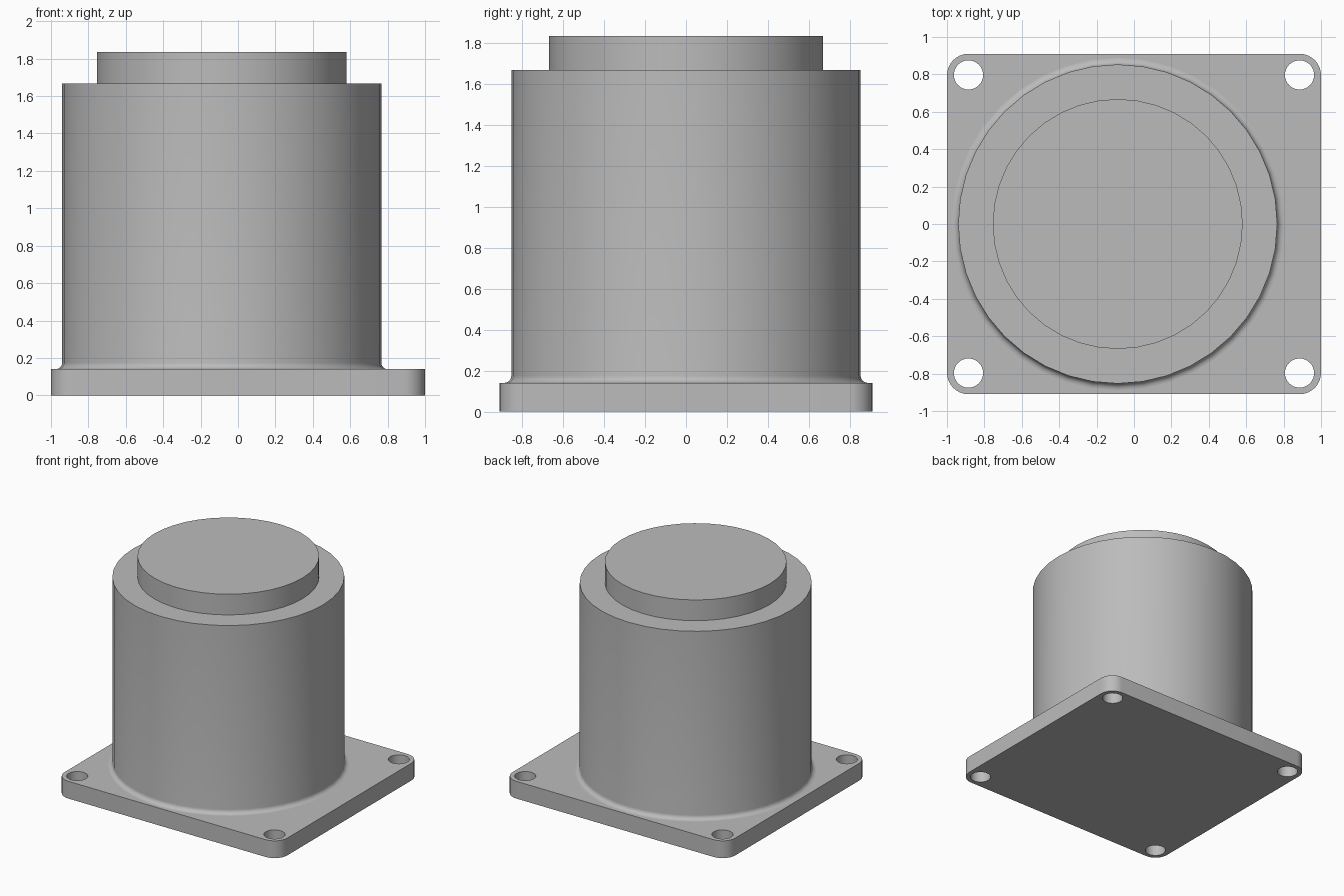
import bpy, bmesh
from math import sin, cos, pi, radians

if "Cube" in bpy.data.objects:
    bpy.data.objects.remove(bpy.data.objects["Cube"], do_unlink=True)

grey = bpy.data.materials.new("mid_grey")
grey.use_nodes = True
grey.diffuse_color = (0.5, 0.5, 0.5, 1)
grey.node_tree.nodes["Principled BSDF"].inputs["Base Color"].default_value = (0.5, 0.5, 0.5, 1)

PLATE_X, PLATE_Y, PLATE_H = 1.0, 0.91, 0.14
AXIS_X, BODY_R, BODY_TOP = -0.087, 0.853, 1.667
BOSS_R, BOSS_TOP = 0.668, 1.835
FILLET, CORNER, SIDES = 0.035, 0.115, 40


def finish(name, bm):
    bmesh.ops.recalc_face_normals(bm, faces=bm.faces)
    mesh = bpy.data.meshes.new(name)
    bm.to_mesh(mesh)
    bm.free()
    mesh.materials.append(grey)
    obj = bpy.data.objects.new(name, mesh)
    bpy.context.collection.objects.link(obj)
    return obj


def shade(obj):
    bpy.ops.object.select_all(action='DESELECT')
    obj.select_set(True)
    bpy.context.view_layer.objects.active = obj
    bpy.ops.object.shade_smooth_by_angle(angle=radians(30))


def lathe(name, profile):
    """Closed solid turned about the upright axis of the housing."""
    bm = bmesh.new()
    rings = [[bm.verts.new((AXIS_X + r * cos(2 * pi * i / SIDES), r * sin(2 * pi * i / SIDES), z))
              for i in range(SIDES)] for r, z in profile]
    for low, high in zip(rings, rings[1:]):
        for i in range(SIDES):
            j = (i + 1) % SIDES
            bm.faces.new((low[i], low[j], high[j], high[i]))
    bm.faces.new(rings[0])
    bm.faces.new(rings[-1])
    obj = finish(name, bm)
    shade(obj)
    return obj


def prism(name, outline, z0, z1):
    bm = bmesh.new()
    base = bm.faces.new([bm.verts.new((x, y, z0)) for x, y in outline])
    moved = bmesh.ops.extrude_face_region(bm, geom=[base], use_keep_orig=True)["geom"]
    bmesh.ops.translate(bm, vec=(0, 0, z1 - z0),
                        verts=[v for v in moved if isinstance(v, bmesh.types.BMVert)])
    return finish(name, bm)


def arc(cx, cy, r, start, end, steps):
    return [(cx + r * cos(start + (end - start) * i / steps),
             cy + r * sin(start + (end - start) * i / steps)) for i in range(steps + 1)]


# Mounting plate with rounded corners
quadrants = [(1, 1), (-1, 1), (-1, -1), (1, -1)]
outline = []
for k, (sx, sy) in enumerate(quadrants):
    outline += arc(sx * (PLATE_X - CORNER), sy * (PLATE_Y - CORNER), CORNER,
                   k * pi / 2, (k + 1) * pi / 2, 8)
plate = prism("mounting_plate", outline, 0, PLATE_H)

# Four bolt holes through the plate
for sx, sy in quadrants:
    circle = arc(sx * 0.885, sy * 0.797, 0.078, 0, 2 * pi, 32)[:-1]
    cutter = prism("bolt_hole_cutter", circle, -0.1, PLATE_H + 0.1)
    cutter.hide_render = True
    bpy.ops.object.select_all(action='DESELECT')
    bpy.context.view_layer.objects.active = plate
    plate.select_set(True)
    mod = plate.modifiers.new("bolt_hole", 'BOOLEAN')
    mod.operation, mod.solver, mod.object = 'DIFFERENCE', 'EXACT', cutter
    bpy.ops.object.modifier_apply(modifier=mod.name)
    bpy.data.objects.remove(cutter, do_unlink=True)
shade(plate)

# Main cylinder, flared into the plate by a small fillet
flare = arc(BODY_R + FILLET, PLATE_H + FILLET, FILLET, 1.5 * pi, pi, 6)
lathe("cylinder_body", flare + [(BODY_R, BODY_TOP)])

# Raised disc on top
lathe("top_boss", [(BOSS_R, BODY_TOP - 0.02), (BOSS_R, BOSS_TOP)])
